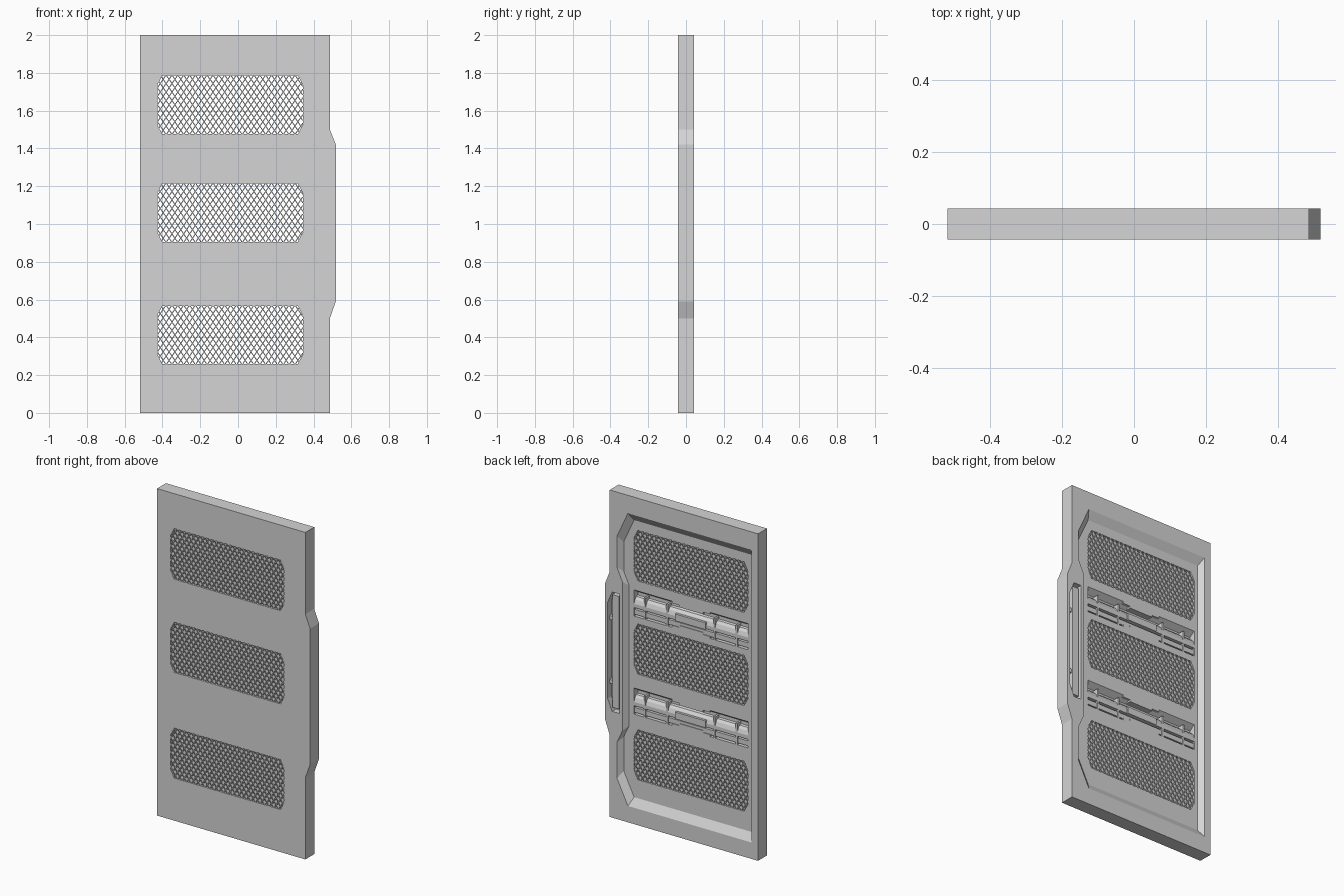
import bpy, bmesh
from mathutils import Vector

if "Cube" in bpy.data.objects:
    bpy.data.objects.remove(bpy.data.objects["Cube"], do_unlink=True)

TONE = (0.66, 0.66, 0.66, 1)
grey = bpy.data.materials.new("panel grey")
grey.use_nodes = True
grey.diffuse_color = TONE
grey.node_tree.nodes["Principled BSDF"].inputs["Base Color"].default_value = TONE

FRONT, BACK = -0.043, 0.043
FLOOR = 0.012             # floor of the shallow tray in the back
POCKET = -0.025           # floor of the latch pockets


def loft(bm, ring_a, ring_b):
    """Closed solid between two matching rings of points."""
    a = [bm.verts.new(p) for p in ring_a]
    b = [bm.verts.new(p) for p in ring_b]
    bm.faces.new(a)
    bm.faces.new(b[::-1])
    for i in range(len(a)):
        j = (i + 1) % len(a)
        bm.faces.new((a[j], a[i], b[i], b[j]))


def add_prism(bm, points, y0, y1):
    """Extrude an x-z outline from y0 to y1."""
    loft(bm, [(x, y0, z) for x, z in points], [(x, y1, z) for x, z in points])


def add_rail(bm, points, x0, x1):
    """Extrude a y-z profile along x."""
    loft(bm, [(x0, y, z) for y, z in points], [(x1, y, z) for y, z in points])


def add_box(bm, x0, x1, y0, y1, z0, z1):
    add_prism(bm, [(x0, z0), (x1, z0), (x1, z1), (x0, z1)], y0, y1)


def finish(name, bm):
    bmesh.ops.recalc_face_normals(bm, faces=bm.faces)
    mesh = bpy.data.meshes.new(name)
    bm.to_mesh(mesh)
    bm.free()
    mesh.materials.append(grey)
    obj = bpy.data.objects.new(name, mesh)
    bpy.context.collection.objects.link(obj)
    return obj


def cut(target, build, *args):
    """Cut the solid made by a builder out of the target."""
    bm = bmesh.new()
    build(bm, *args)
    cutter = finish("cutter", bm)
    cutter.hide_render = True
    mod = target.modifiers.new("cut", "BOOLEAN")
    mod.operation, mod.solver, mod.object = "DIFFERENCE", "EXACT", cutter
    bpy.context.view_layer.objects.active = target
    bpy.ops.object.modifier_apply(modifier=mod.name)
    bpy.data.objects.remove(cutter, do_unlink=True)


# Panel body with the stepped grip edge
bm = bmesh.new()
add_prism(bm, [(-0.518, 0), (0.486, 0), (0.486, 0.5), (0.518, 0.59), (0.518, 1.42),
               (0.486, 1.5), (0.486, 2), (-0.518, 2)], FRONT, BACK)
panel = finish("panel_body", bm)

# Tray with sloping walls in the back
tray = [(-0.475, 0.1), (0.363, 0.1), (0.437, 0.25), (0.437, 0.47), (0.4, 0.55),
        (0.4, 1.46), (0.437, 1.54), (0.437, 1.73), (0.363, 1.89), (-0.475, 1.89)]


def tray_ring(y):
    s = 1 + 0.053 * (y - BACK) / (BACK - FLOOR)
    return [(-0.02 + (x + 0.02) * s, y, 0.995 + (z - 0.995) * s) for x, z in tray]


cut(panel, loft, tray_ring(FLOOR), tray_ring(2 * BACK - FLOOR))
# Grip pocket in the back of the edge
cut(panel, add_prism, [(0.42, 0.65), (0.47, 0.65), (0.5, 0.72), (0.5, 1.31),
                       (0.47, 1.38), (0.42, 1.38)], 0.005, 0.1)

# Vents: chamfered openings filled with a deep diamond lattice
X0, X1 = -0.427, 0.343
PITCH_X, PITCH_Z, HALF_BAR = 0.031, 0.045, 0.0025


def vent_outline(z0, z1):
    cx, cz = 0.026, 0.05
    return [(X0 + cx, z0), (X1 - cx, z0), (X1, z0 + cz), (X1, z1 - cz),
            (X1 - cx, z1), (X0 + cx, z1), (X0, z1 - cz), (X0, z0 + cz)]


def clip(p, d, outline):
    """Part of the line p + t*d inside a counter-clockwise outline."""
    lo, hi = -10.0, 10.0
    for a, b in zip(outline, outline[1:] + outline[:1]):
        a, b = Vector(a), Vector(b)
        n = Vector((a.y - b.y, b.x - a.x))
        dist, rate = n.dot(p - a), n.dot(d)
        if abs(rate) < 1e-9:
            if dist < 0:
                return None
        elif rate > 0:
            lo = max(lo, -dist / rate)
        else:
            hi = min(hi, -dist / rate)
    return (p + d * lo, p + d * hi) if hi - lo > 0.005 else None


for name, z0, z1 in (("lower", 0.26, 0.566), ("middle", 0.906, 1.214), ("upper", 1.476, 1.786)):
    outline = vent_outline(z0, z1)
    cut(panel, add_prism, outline, -0.1, 0.03)
    bm = bmesh.new()
    for side in (-1, 1):
        d = Vector((side * PITCH_X, PITCH_Z)).normalized()
        w = Vector((-d.y, d.x)) * HALF_BAR
        for i in range(-12, 40):
            span = clip(Vector((X0 + i * PITCH_X, (z0 + z1) / 2)), d, outline)
            if span:
                a, b = span
                add_prism(bm, [a - w, b - w, b + w, a + w], FRONT + 0.001, FLOOR - 0.001)
    finish(name + "_vent_lattice", bm)

# Latch pockets between the vents
for name, z in (("lower", 0.735), ("upper", 1.335)):
    cut(panel, add_rail, [(0.03, z + 0.08), (FLOOR, z + 0.08), (POCKET, z + 0.055),
                          (POCKET, z - 0.08), (0.03, z - 0.08)], X0, X1)
    # Sloped middle rail and flat lower rail
    bm = bmesh.new()
    add_rail(bm, [(POCKET, z + 0.035), (-0.01, z + 0.032), (0.003, z + 0.018),
                  (FLOOR, z - 0.005), (FLOOR, z - 0.028), (POCKET, z - 0.028)], X0, X1)
    add_rail(bm, [(POCKET, z - 0.04), (FLOOR - 0.004, z - 0.04),
                  (FLOOR - 0.004, z - 0.07), (POCKET, z - 0.07)], X0, X1)
    # Stepped tabs at the centre of both pocket edges
    for half, reach in ((0.13, 0.012), (0.08, 0.024)):
        for edge, sign in ((z + 0.08, -1), (z - 0.08, 1)):
            low, high = sorted((edge, edge + sign * reach))
            add_box(bm, -0.042 - half, -0.042 + half, POCKET, FLOOR, low, high)
    # Ribs
    for x in (-0.35, -0.2, 0.12, 0.27):
        add_box(bm, x - 0.006, x + 0.006, POCKET, FLOOR, z - 0.08, z + 0.05)
    finish(name + "_latch_rail", bm)
    # Raised centre clip
    bm = bmesh.new()
    add_box(bm, -0.145, 0.06, POCKET, FLOOR + 0.008, z - 0.03, z + 0.012)
    finish(name + "_latch_clip", bm)

# Grip bar in the edge pocket with its fixing tabs
bm = bmesh.new()
add_box(bm, 0.43, 0.474, 0.004, 0.034, 0.67, 1.36)
for z in (0.82, 1.21):
    add_box(bm, 0.47, 0.502, 0.004, 0.026, z - 0.012, z + 0.012)
finish("grip_bar", bm)
